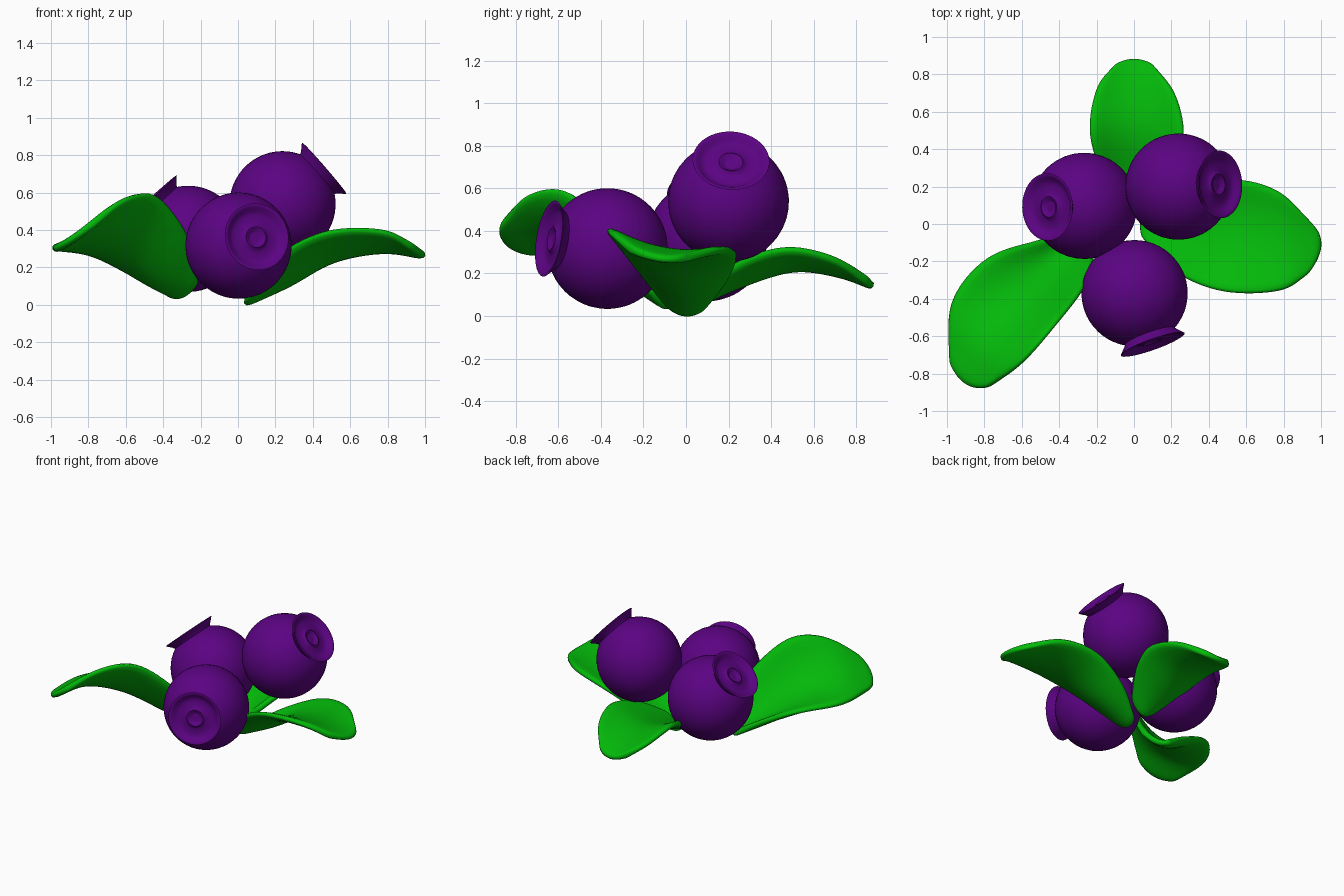
import bpy, bmesh, math
from mathutils import Vector

if "Cube" in bpy.data.objects:
    bpy.data.objects.remove(bpy.data.objects["Cube"])


def material(name, rgb):
    m = bpy.data.materials.new(name)
    m.diffuse_color = (*rgb, 1)
    m.use_nodes = True
    m.node_tree.nodes["Principled BSDF"].inputs["Base Color"].default_value = m.diffuse_color
    return m


purple = material("berry_purple", (0.105, 0.001, 0.225))
green = material("leaf_green", (0.001, 0.48, 0.003))


def finish(name, bm, mat):
    bmesh.ops.recalc_face_normals(bm, faces=bm.faces)
    me = bpy.data.meshes.new(name)
    bm.to_mesh(me)
    bm.free()
    me.materials.append(mat)
    ob = bpy.data.objects.new(name, me)
    bpy.context.collection.objects.link(ob)
    bpy.ops.object.select_all(action='DESELECT')
    ob.select_set(True)
    bpy.context.view_layer.objects.active = ob
    return ob


# Berry: lathed sphere with a flared crown and a ringed hollow
R = 0.284
stop = math.acos(-0.247 / R)
profile = [(R * math.sin(stop * i / 22), -R * math.cos(stop * i / 22)) for i in range(23)]
profile += [(0.15, 0.262), (0.168, 0.28), (0.181, 0.294), (0.174, 0.296),
            (0.16, 0.288), (0.142, 0.272), (0.125, 0.264), (0.105, 0.266), (0.08, 0.266),
            (0.066, 0.273), (0.056, 0.283), (0.046, 0.28), (0.036, 0.268),
            (0.022, 0.266), (0, 0.27)]


def berry(name, centre, axis):
    bm = bmesh.new()
    vs = [bm.verts.new((r, 0, z)) for r, z in profile]
    es = [bm.edges.new(p) for p in zip(vs, vs[1:])]
    bmesh.ops.spin(bm, geom=vs + es, cent=(0, 0, 0), axis=(0, 0, 1),
                   angle=math.tau, steps=48)
    bmesh.ops.remove_doubles(bm, verts=bm.verts, dist=1e-4)
    ob = finish(name, bm, purple)
    ob.location = centre
    ob.rotation_euler = Vector(axis).to_track_quat('Z', 'Y').to_euler()
    bpy.ops.object.shade_smooth_by_angle(angle=math.radians(50))


berry("front_berry", (0.003, -0.37, 0.317), (0.33, -0.93, 0.16))
berry("right_berry", (0.238, 0.2, 0.538), (0.75, 0.04, 0.65))
berry("left_berry", (-0.267, 0.097, 0.353), (-0.65, -0.02, 0.73))


# Leaf: smooth loft through rows of (edge, midrib, edge) points
def along(rail, t):
    i = min(int(t), len(rail) - 2)
    u = t - i
    b, c = rail[i], rail[i + 1]
    a = rail[i - 1] if i else 2 * b - c
    d = rail[i + 2] if i + 2 < len(rail) else 2 * c - b
    return 0.5 * (2 * b + (c - a) * u + (2 * a - 5 * b + 4 * c - d) * u * u
                  + (3 * b - a - 3 * c + d) * u ** 3)


def leaf(name, rows, nu=16, nv=8):
    rails = [[Vector(row[k]) for row in rows] for k in range(3)]
    bm = bmesh.new()
    grid = []
    for i in range(nu + 1):
        e0, mid, e1 = (along(r, i / nu * (len(rows) - 1)) for r in rails)
        line = []
        for j in range(nv + 1):
            s = 2 * j / nv - 1
            line.append(bm.verts.new(e0 * (s * (s - 1) / 2) + mid * (1 - s * s)
                                     + e1 * (s * (s + 1) / 2)))
        grid.append(line)
    for a, b in zip(grid, grid[1:]):
        for j in range(nv):
            bm.faces.new((a[j], a[j + 1], b[j + 1], b[j]))
    ob = finish(name, bm, green)
    solid = ob.modifiers.new("thickness", 'SOLIDIFY')
    solid.thickness = 0.042
    solid.offset = 0
    sub = ob.modifiers.new("rounding", 'SUBSURF')
    sub.levels = sub.render_levels = 1
    bpy.ops.object.shade_smooth()


leaf("right_leaf", [
    ((0.04, -0.07, 0.035), (0.03, 0, 0.005), (0.05, 0.07, 0.03)),
    ((0.22, -0.26, 0.27), (0.27, -0.02, 0.12), (0.25, 0.185, 0.165)),
    ((0.48, -0.365, 0.395), (0.5, -0.05, 0.25), (0.52, 0.242, 0.285)),
    ((0.78, -0.36, 0.395), (0.78, -0.08, 0.30), (0.77, 0.18, 0.315)),
    ((0.93, -0.27, 0.31), (1.005, -0.12, 0.265), (0.955, 0.0, 0.275))])
leaf("back_leaf", [
    ((-0.07, 0.09, 0.11), (0, 0.07, 0.07), (0.09, 0.09, 0.15)),
    ((-0.18, 0.28, 0.22), (0, 0.25, 0.15), (0.21, 0.27, 0.265)),
    ((-0.24, 0.5, 0.295), (0.01, 0.5, 0.225), (0.27, 0.48, 0.32)),
    ((-0.2, 0.73, 0.235), (0.01, 0.72, 0.2), (0.22, 0.7, 0.27)),
    ((-0.1, 0.855, 0.165), (0, 0.885, 0.14), (0.1, 0.855, 0.165))])
leaf("left_leaf", [
    ((-0.35, -0.05, 0.05), (-0.28, -0.1, 0.05), (-0.21, -0.16, 0.12)),
    ((-0.51, -0.085, 0.16), (-0.41, -0.22, 0.13), (-0.26, -0.33, 0.36)),
    ((-0.79, -0.18, 0.285), (-0.61, -0.42, 0.30), (-0.43, -0.55, 0.585)),
    ((-0.98, -0.42, 0.30), (-0.79, -0.63, 0.38), (-0.6, -0.745, 0.57)),
    ((-0.985, -0.75, 0.295), (-0.9, -0.86, 0.345), (-0.78, -0.875, 0.43))])
